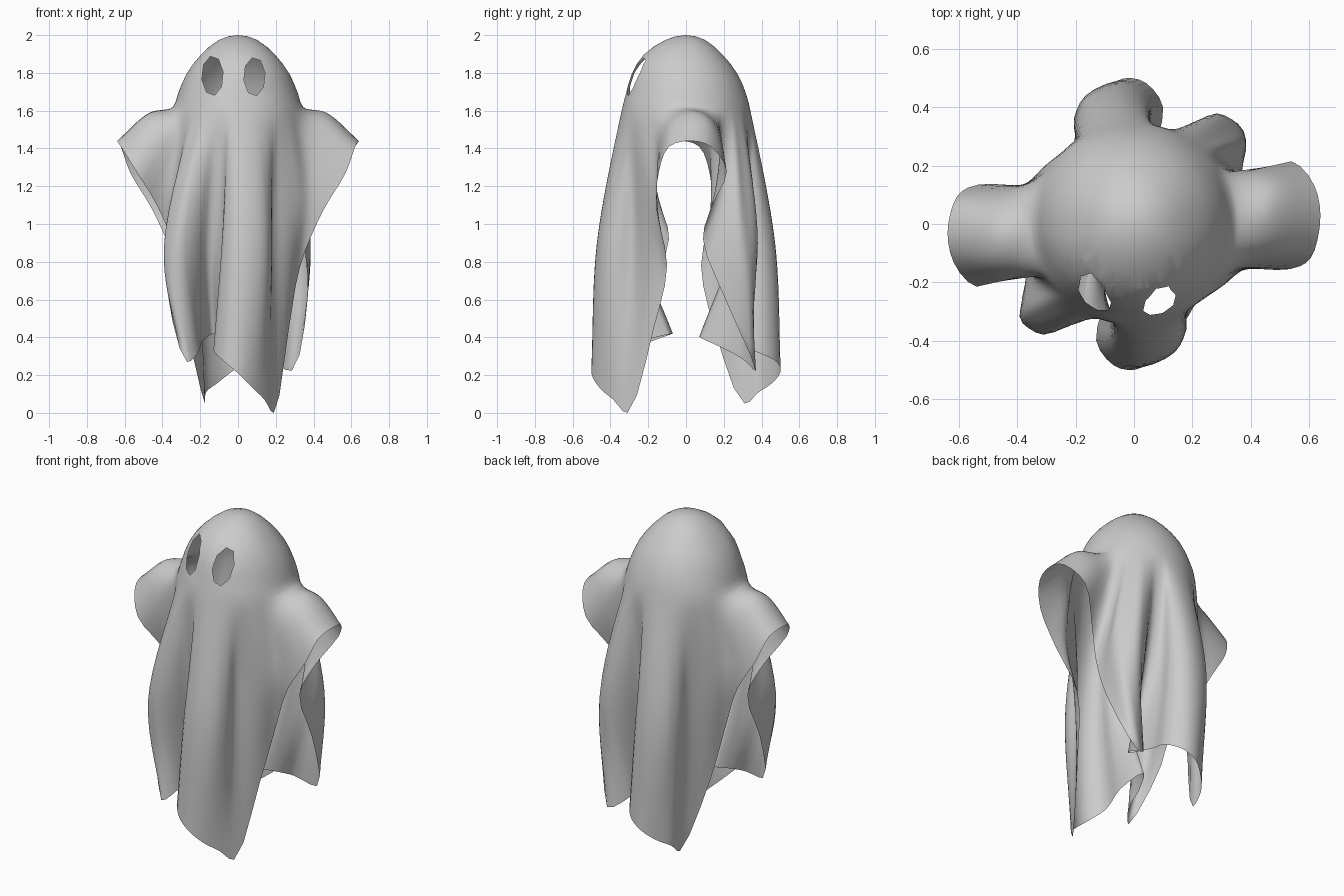
import bpy, bmesh, math
from mathutils import Vector

if "Cube" in bpy.data.objects:
    bpy.data.objects.remove(bpy.data.objects["Cube"])

# Head dome profile (radius, height, extra fullness at front), shared by all strands
DOME = [(0, 2.0, 0), (0.1, 1.975, 0.008), (0.195, 1.895, 0.03), (0.272, 1.795, 0.015),
        (0.318, 1.69, 0), (0.345, 1.58, 0)]

# Strands of cloth: angle on the dome, point halfway down, point on the hem
ARM_LEFT = [
    (184, (-0.47, -0.03, 1.588), (-0.64, -0.03, 1.44)),
    (196, (-0.48, -0.13, 1.545), (-0.62, -0.13, 1.41)),
    (207, (-0.43, -0.19, 1.44), (-0.54, -0.215, 1.28)),
    (215, (-0.355, -0.17, 1.28), (-0.43, -0.14, 1.10)),
    (221, (-0.34, -0.195, 1.13), (-0.36, -0.09, 0.92)),
    (226, (-0.38, -0.27, 0.98), (-0.37, -0.20, 0.62)),
]
FRONT_FOLDS = [
    (231, (-0.385, -0.335, 0.85), (-0.27, -0.37, 0.27)),
    (238, (-0.31, -0.38, 0.90), (-0.21, -0.30, 0.32)),
    (245, (-0.22, -0.33, 0.90), (-0.19, -0.18, 0.38)),
    (252, (-0.15, -0.25, 0.90), (-0.13, -0.07, 0.42)),
    (258, (-0.08, -0.30, 0.90), (-0.10, -0.24, 0.38)),
    (263, (-0.085, -0.40, 0.90), (-0.13, -0.40, 0.33)),
    (269, (-0.03, -0.46, 0.90), (-0.07, -0.485, 0.27)),
    (276, (0.05, -0.47, 0.90), (0.005, -0.50, 0.205)),
    (285, (0.145, -0.43, 0.90), (0.08, -0.455, 0.13)),
    (295, (0.18, -0.36, 0.90), (0.14, -0.385, 0.07)),
]
ARM_RIGHT = [
    (305, (0.18, -0.28, 1.00), (0.19, -0.31, 0.00)),
    (313, (0.26, -0.23, 1.05), (0.27, -0.17, 0.45)),
    (320, (0.33, -0.185, 1.10), (0.33, -0.10, 0.78)),
    (328, (0.38, -0.155, 1.25), (0.45, -0.155, 1.07)),
    (338, (0.43, -0.14, 1.42), (0.57, -0.145, 1.27)),
    (350, (0.48, -0.08, 1.53), (0.62, -0.09, 1.41)),
]


def spline(p0, p1, p2, p3, t):
    """Smooth curve from p1 to p2 with tangents weighted by point spacing."""
    a, b, c = (max((q - p).length, 1e-4) ** 0.5
               for p, q in ((p0, p1), (p1, p2), (p2, p3)))
    m1 = (p2 - p1) + b * ((p1 - p0) / a - (p2 - p0) / (a + b))
    m2 = (p2 - p1) + b * ((p3 - p2) / c - (p3 - p1) / (b + c))
    return ((2*t**3 - 3*t**2 + 1) * p1 + (t**3 - 2*t**2 + t) * m1
            + (3*t**2 - 2*t**3) * p2 + (t**3 - t**2) * m2)


def strand(angle, mid, end):
    """Points down one strand from the crown to the hem."""
    a = math.radians(angle)
    pts = []
    for r, z, full in DOME:
        r += full * max(0, -math.sin(a))
        pts.append(Vector((r * math.cos(a), r * math.sin(a), z)))
    pts[-1].z += 0.04 * math.cos(a) ** 4      # neck sits higher over the arms
    pts += [Vector(mid), Vector(end)]
    ext = [Vector((-pts[1].x, -pts[1].y, pts[1].z))] + pts + [2 * pts[-1] - pts[-2]]
    out = [pts[0]]
    for i in range(len(pts) - 1):
        n = 2 if i < len(DOME) - 1 else 9
        out += [spline(*ext[i:i + 4], (k + 1) / n) for k in range(n)]
    return out


front = ARM_LEFT + FRONT_FOLDS + ARM_RIGHT
first, last = len(ARM_LEFT), len(ARM_LEFT) + len(FRONT_FOLDS)


def to_back(i, angle, mid, end):
    """Turn a front strand half way round; the back hangs a little differently."""
    m, e = Vector((-mid[0], -mid[1], mid[2])), Vector((-end[0], -end[1], end[2]))
    if first <= i <= last:                    # back folds
        m.x -= 0.025
        e.z += 0.01 - 0.21 * e.x
        e.x += 0.015 if i in (first, last) else -0.03
    elif i > last:                            # slimmer back of the left arm
        m.y -= 0.02
        e.y -= 0.02
    return strand(angle + 180, m, e)


strands = [strand(*s) for s in front] + [to_back(i, *s) for i, s in enumerate(front)]

# Sheet: skin across the strands
bm = bmesh.new()
crown = bm.verts.new((0, 0, 2))
cols, N, SUB = [], len(strands), 3
for i in range(N):
    near = [strands[(i + d) % N] for d in (-1, 0, 1, 2)]
    for k in range(SUB):
        col = [crown]
        for j in range(1, len(strands[0])):
            p = spline(*(s[j] for s in near), k / SUB)
            p.z = max(p.z, 0)
            col.append(bm.verts.new(p))
        cols.append(col)
for i, a in enumerate(cols):
    b = cols[(i + 1) % len(cols)]
    bm.faces.new((crown, a[1], b[1]))
    for j in range(1, len(a) - 1):
        bm.faces.new((a[j], a[j + 1], b[j + 1], b[j]))


# Eye holes: cut an eight-sided outline into the front of the head
def cut_eye(cx, cz, rx, rz):
    ring = [Vector((cx + rx * math.cos(k * math.pi / 4 + 0.2), 0,
                    cz + rz * math.sin(k * math.pi / 4 + 0.2))) for k in range(8)]
    sides = []
    for k in range(8):
        d = ring[(k + 1) % 8] - ring[k]
        sides.append((ring[k], Vector((d.z, 0, -d.x)).normalized()))

    def near():
        return [f for f in bm.faces if f.calc_center_median().y < -0.1
                and abs(f.calc_center_median().x - cx) < rx + 0.04
                and abs(f.calc_center_median().z - cz) < rz + 0.05]
    for co, no in sides:
        faces = near()
        geom = faces + list({e for f in faces for e in f.edges}) \
            + list({v for f in faces for v in f.verts})
        bmesh.ops.bisect_plane(bm, geom=geom, dist=1e-5, plane_co=co, plane_no=no)
    hole = [f for f in near() if all(
        (f.calc_center_median() - co).dot(no) < 0 for co, no in sides)]
    bmesh.ops.delete(bm, geom=hole, context='FACES')


cut_eye(-0.135, 1.785, 0.057, 0.105)
cut_eye(0.087, 1.78, 0.057, 0.102)

for f in bm.faces:
    f.smooth = True
mesh = bpy.data.meshes.new("draped_sheet")
bm.to_mesh(mesh)
bm.free()
sheet = bpy.data.objects.new("draped_sheet", mesh)
bpy.context.collection.objects.link(sheet)
